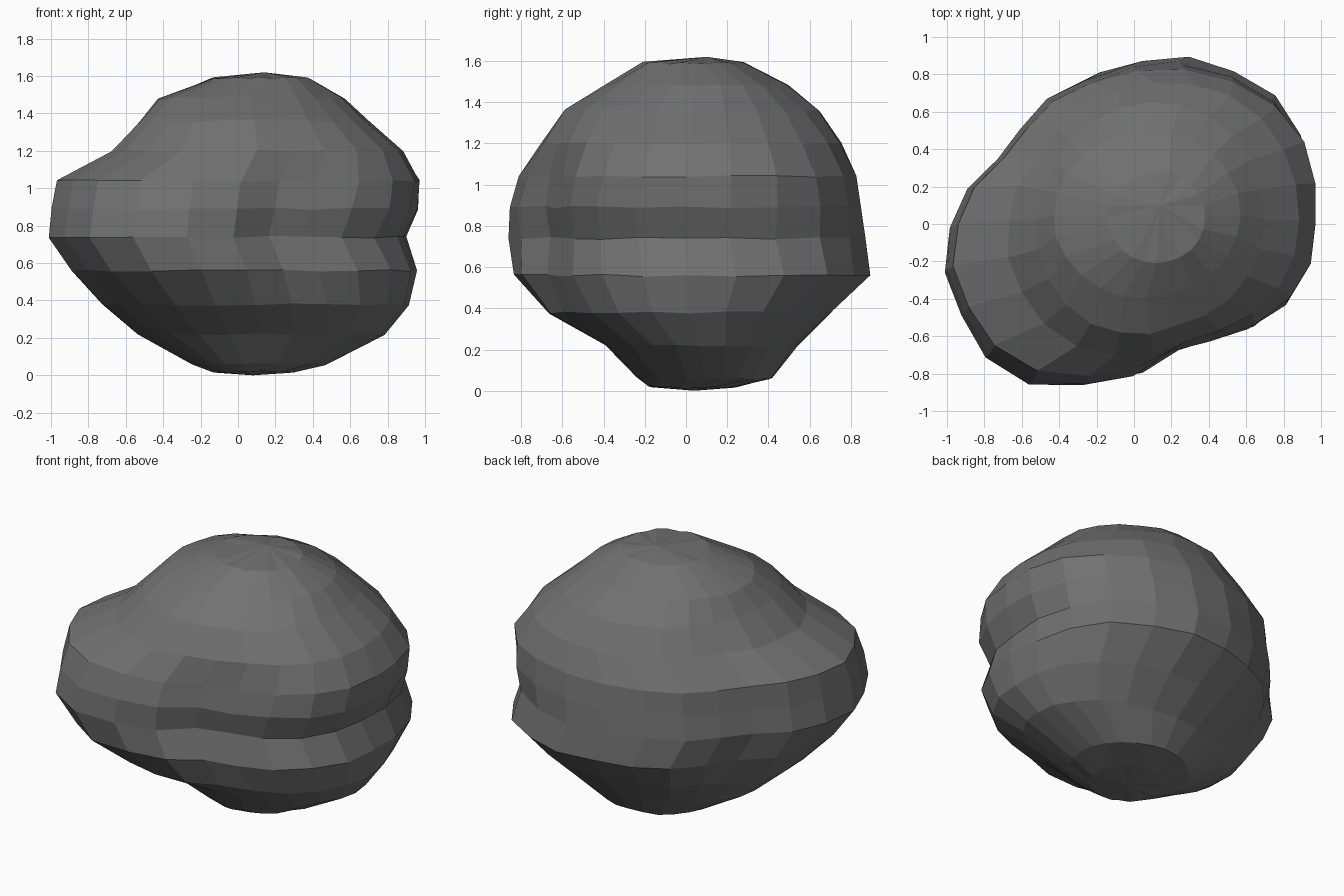
import bpy
import bmesh
import math
import random

random.seed(4)

default = bpy.data.objects.get("Cube")
if default:
    bpy.data.objects.remove(default, do_unlink=True)

# Lopsided cross-section of the widest part, as radii around the circle
LOBED = [.985, 1.02, 1.06, 1.09, 1.07, 1.04, .985, .93, .905, .85, .83, .92,
         .98, 1.045, 1.07, 1.11, 1.1, 1.01, .92, .8, .82, .9, .96, .98]
SEGMENTS = len(LOBED)

# Rings from bottom to top: height, x range, y range, how lobed the ring is
RINGS = [
    (.02, -.13, .30, -.18, .24, 0),
    (.06, -.25, .48, -.24, .42, 0),
    (.22, -.54, .79, -.40, .54, .1),
    (.38, -.73, .92, -.68, .71, .5),
    (.56, -.88, .97, -.86, .89, .9),
    (.74, -1.0, .95, -.90, .86, 1),
    (.89, -.98, .97, -.88, .85, 1),
    (1.04, -.96, .99, -.83, .83, .9),
    (1.20, -.68, .89, -.72, .76, .5),
    (1.36, -.53, .70, -.60, .65, .3),
    (1.48, -.43, .57, -.40, .50, .1),
    (1.59, -.14, .38, -.21, .28, 0),
]
GROOVE_HEIGHT = .74


def ring_point(ring, i):
    z, x0, x1, y0, y1, lobed = ring
    angle = math.tau * i / SEGMENTS
    radius = 1 + (LOBED[i] - 1) * lobed
    # Shallow groove above the ledge, on the front left side
    if z == GROOVE_HEIGHT:
        radius -= .06 * max(0, math.cos(angle + math.pi / 5))
    radius += random.uniform(-.008, .008)
    x = (x0 + x1) / 2 + radius * math.cos(angle) * (x1 - x0) / 2
    y = (y0 + y1) / 2 + radius * math.sin(angle) * (y1 - y0) / 2
    return x, y, z + random.uniform(-.006, .006)


# Stone material
stone = bpy.data.materials.new("dark grey stone")
stone.use_nodes = True
grey = (.165, .165, .165, 1)
stone.diffuse_color = grey
shader = next(n for n in stone.node_tree.nodes if n.type == 'BSDF_PRINCIPLED')
shader.inputs["Base Color"].default_value = grey
shader.inputs["Roughness"].default_value = .9

# Boulder: stacked rings closed by a fan at each end
bm = bmesh.new()
loops = [[bm.verts.new(ring_point(r, i)) for i in range(SEGMENTS)] for r in RINGS]
bottom = bm.verts.new((.08, .04, 0))
top = bm.verts.new((.14, .1, 1.62))
for i in range(SEGMENTS):
    j = (i + 1) % SEGMENTS
    for low, high in zip(loops, loops[1:]):
        bm.faces.new((low[i], low[j], high[j], high[i]))
    bm.faces.new((bottom, loops[0][j], loops[0][i]))
    bm.faces.new((top, loops[-1][i], loops[-1][j]))
bmesh.ops.recalc_face_normals(bm, faces=bm.faces)

mesh = bpy.data.meshes.new("boulder")
bm.to_mesh(mesh)
bm.free()
mesh.materials.append(stone)
boulder = bpy.data.objects.new("boulder", mesh)
bpy.context.collection.objects.link(boulder)
